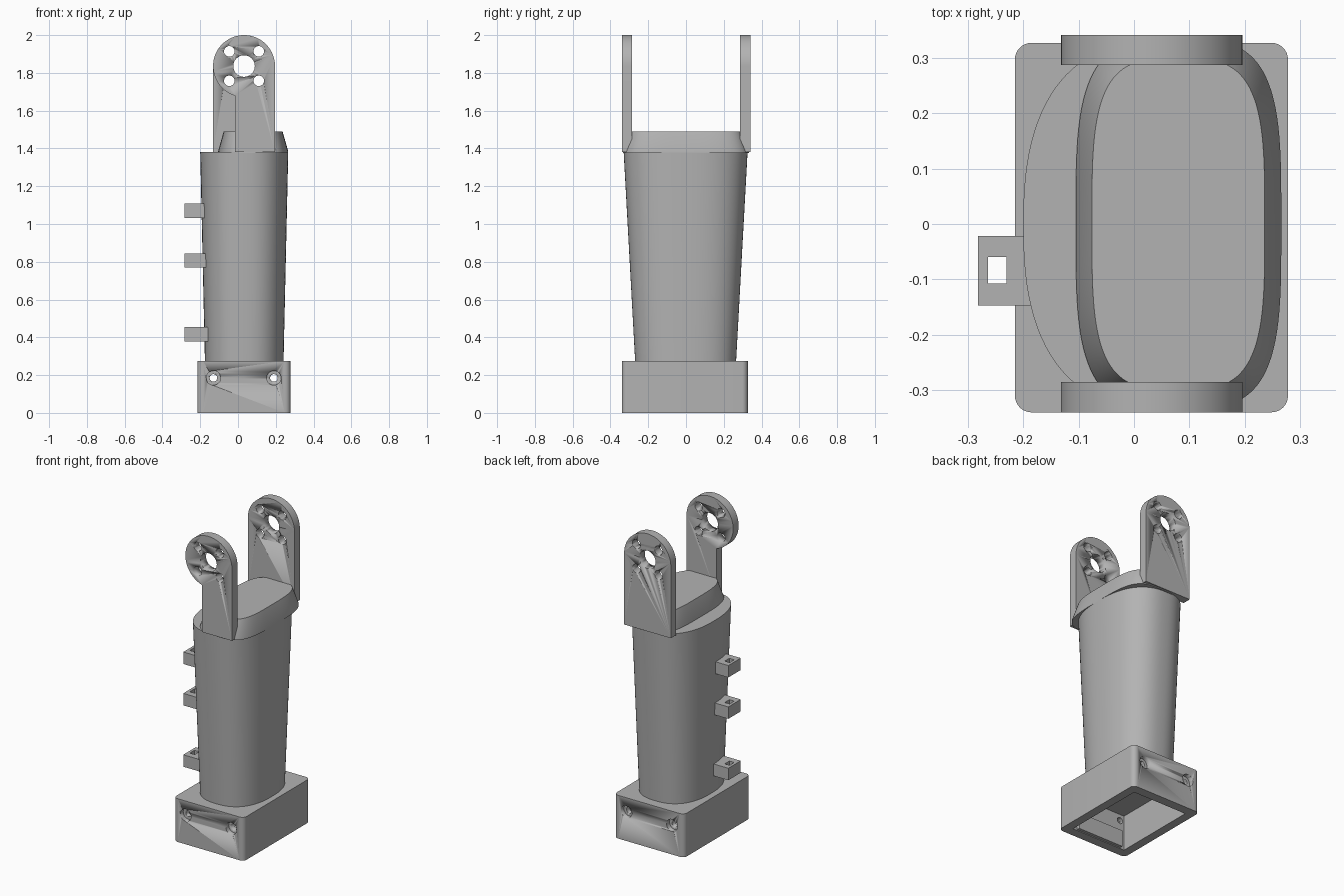
import bpy, bmesh, math
from mathutils import Matrix

if "Cube" in bpy.data.objects:
    bpy.data.objects.remove(bpy.data.objects["Cube"])

grey = bpy.data.materials.new("plain grey")
grey.diffuse_color = (0.45, 0.45, 0.45, 1)
grey.use_nodes = True
grey.node_tree.nodes["Principled BSDF"].inputs["Base Color"].default_value = grey.diffuse_color


def finish(name, bm, smooth=True):
    bmesh.ops.recalc_face_normals(bm, faces=bm.faces)
    me = bpy.data.meshes.new(name)
    bm.to_mesh(me)
    bm.free()
    ob = bpy.data.objects.new(name, me)
    bpy.context.collection.objects.link(ob)
    me.materials.append(grey)
    if smooth:
        bpy.ops.object.select_all(action='DESELECT')
        ob.select_set(True)
        bpy.context.view_layer.objects.active = ob
        bpy.ops.object.shade_smooth_by_angle(angle=math.radians(30))
    return ob


def loft(name, rings):
    """Skin a stack of equal-length point rings and cap both ends."""
    bm = bmesh.new()
    rows = [[bm.verts.new(p) for p in r] for r in rings]
    n = len(rows[0])
    for a, b in zip(rows, rows[1:]):
        for i in range(n):
            bm.faces.new((a[i], a[(i + 1) % n], b[(i + 1) % n], b[i]))
    bm.faces.new(rows[0])
    bm.faces.new(rows[-1])
    return finish(name, bm)


def box(name, x0, x1, y0, y1, z0, z1):
    bm = bmesh.new()
    bmesh.ops.create_cube(bm, size=1)
    for v in bm.verts:
        v.co = ((x0 + x1) / 2 + v.co.x * (x1 - x0), (y0 + y1) / 2 + v.co.y * (y1 - y0),
                (z0 + z1) / 2 + v.co.z * (z1 - z0))
    return finish(name, bm, False)


def rod(x, z, r, y0, y1):
    """Cylinder along y, used for drilling."""
    bm = bmesh.new()
    bmesh.ops.create_cone(bm, cap_ends=True, segments=32, radius1=r, radius2=r, depth=abs(y1 - y0),
                          matrix=Matrix.Translation((x, (y0 + y1) / 2, z)) @ Matrix.Rotation(math.pi / 2, 4, 'X'))
    return finish("drill", bm)


def cut(ob, cutters):
    for c in cutters:
        m = ob.modifiers.new("cut", 'BOOLEAN')
        m.operation, m.solver, m.object = 'DIFFERENCE', 'EXACT', c
        bpy.context.view_layer.objects.active = ob
        bpy.ops.object.modifier_apply(modifier=m.name)
        bpy.data.objects.remove(c)


def oval(x0, x1, b, e, z, cy=0, n=96):
    """Superellipse ring spanning x0..x1 and cy-b..cy+b."""
    pts = []
    for i in range(n):
        c, s = math.cos(2 * math.pi * i / n), math.sin(2 * math.pi * i / n)
        pts.append(((x0 + x1) / 2 + (x1 - x0) / 2 * math.copysign(abs(c) ** (2 / e), c),
                    cy + b * math.copysign(abs(s) ** (2 / e), s), z))
    return pts


def rounded(x0, x1, y0, y1, r, z):
    pts = []
    for k, (cx, cy) in enumerate(((x1 - r, y1 - r), (x0 + r, y1 - r), (x0 + r, y0 + r), (x1 - r, y0 + r))):
        for i in range(9):
            a = math.pi / 2 * (k + i / 8)
            pts.append((cx + r * math.cos(a), cy + r * math.sin(a), z))
    return pts


# Hollow base with counterbored screw holes front and back
base = loft("base", [rounded(-0.215, 0.278, -0.34, 0.327, 0.03, z) for z in (0, 0.275)])
cutters = [box("cavity", -0.16, 0.223, -0.28, 0.267, -0.1, 0.225)]
for x in (-0.13, 0.19):
    for face, s in ((-0.34, 1), (0.327, -1)):
        cutters.append(rod(x, 0.185, 0.038, face - s * 0.05, face + s * 0.03))
        cutters.append(rod(x, 0.185, 0.02, face - s * 0.05, face + s * 0.1))
cut(base, cutters)
box("inner_ledge", -0.13, 0.193, -0.282, -0.26, 0.005, 0.11)

# Tapered shaft
loft("shaft", [oval(-0.175, 0.241, 0.267, 2.45, 0.27, -0.002),
               oval(-0.2, 0.266, 0.328, 2.45, 1.38, -0.002)])

# Sloping cap on top of the shaft
loft("cap", [oval(-0.105, 0.266, 0.333, 3.6, 1.375), oval(-0.105, 0.266, 0.333, 3.6, 1.385),
             oval(-0.076, 0.236, 0.298, 3.6, 1.49)])

# Upright arms with round drilled heads; the front one has a narrower stem
CX, CZ, R = 0.032, 1.836, 0.164


def arm(name, y0, y1, stem_x, start):
    prof = [(CX + R, 1.38)]
    for i in range(49):
        a = start * i / 48
        prof.append((CX + R * math.cos(a), CZ + R * math.sin(a)))
    prof.append((stem_x, 1.38))
    ob = loft(name, [[(x, y, z) for x, z in prof] for y in (y0, y1)])
    holes = [(CX, CZ, 0.057)] + [(CX + sx * 0.078, CZ + sz * 0.078, 0.028) for sx in (-1, 1) for sz in (-1, 1)]
    cut(ob, [rod(x, z, r, y0 - 0.05, y1 + 0.05) for x, z, r in holes])


narrow = -0.015
arm("front_arm", -0.34, -0.285, narrow, 2 * math.pi - math.acos((narrow - CX) / R))
arm("back_arm", 0.287, 0.341, CX - R, math.pi)

# Slotted cable clips down the left side
for i, z in enumerate((0.417, 0.807, 1.07)):
    clip = box(f"cable_clip_{i + 1}", -0.282, -0.13, -0.147, -0.022, z - 0.038, z + 0.038)
    cut(clip, [box("slot", -0.264, -0.23, -0.107, -0.06, z - 0.1, z + 0.1)])
